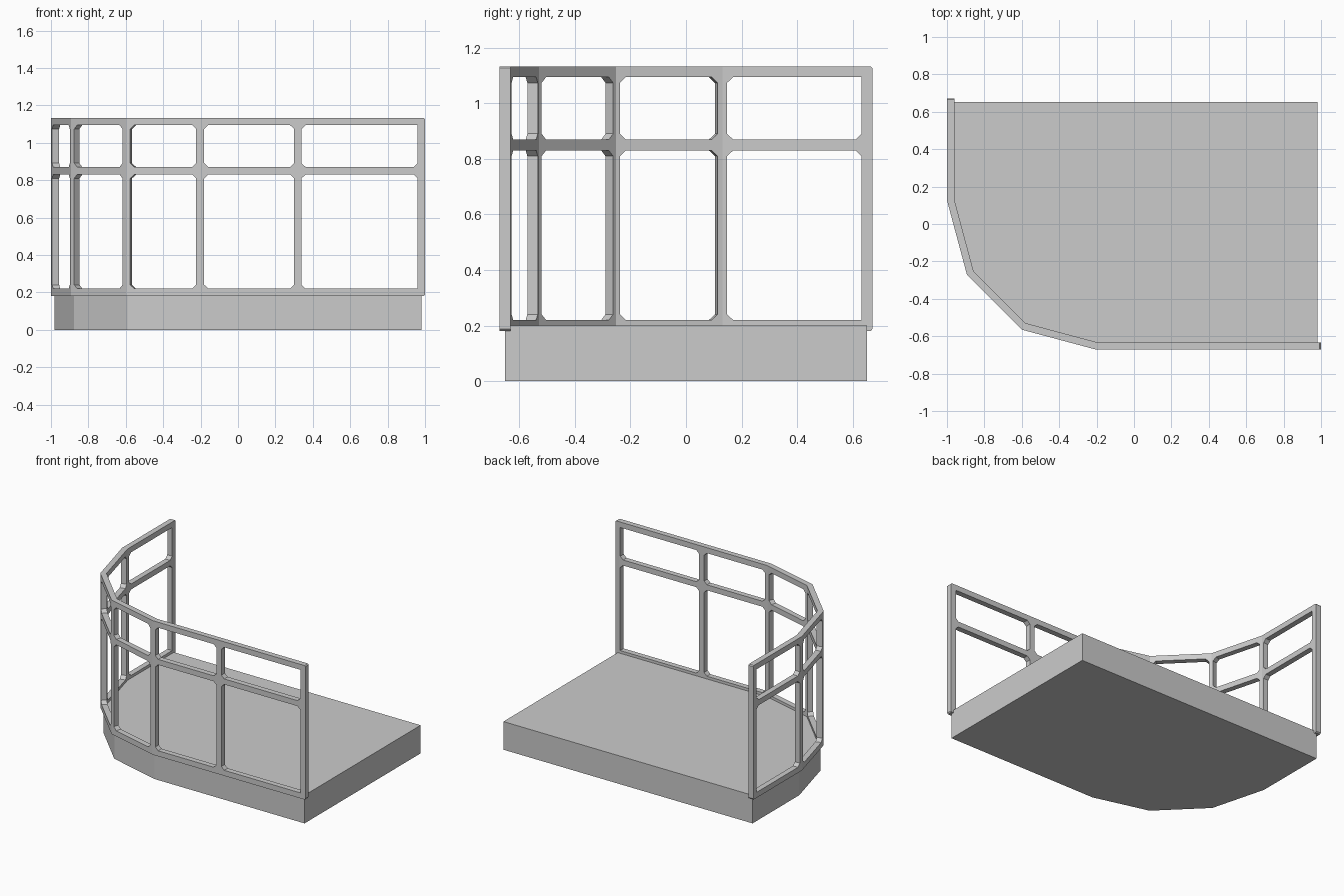
import bpy, bmesh, math
from mathutils import Vector

if "Cube" in bpy.data.objects:
    bpy.data.objects.remove(bpy.data.objects["Cube"])

R = 0.0195                      # half thickness of the railing bars
LEVELS = (0.20, 0.85, 1.114)    # rail centre heights
X, Y, ARC = 0.98, 0.652, 0.78   # platform half sizes and corner radius


def make(name, build):
    bm = bmesh.new()
    build(bm)
    bmesh.ops.recalc_face_normals(bm, faces=bm.faces)
    me = bpy.data.meshes.new(name)
    bm.to_mesh(me)
    bm.free()
    ob = bpy.data.objects.new(name, me)
    bpy.context.collection.objects.link(ob)
    return ob


def loft(bm, rings):
    # skin a list of equal-length point rings and cap both ends
    vs = [[bm.verts.new(p) for p in r] for r in rings]
    n = len(vs[0])
    for a, b in zip(vs, vs[1:]):
        for i in range(n):
            j = (i + 1) % n
            bm.faces.new((a[i], a[j], b[j], b[i]))
    bm.faces.new(vs[0])
    bm.faces.new(vs[-1])


# plan path: back of left side, faceted corner, along the front
cx, cy = -X + ARC, -Y + ARC
corner = [Vector((cx - ARC * math.cos(math.radians(a)),
                  cy - ARC * math.sin(math.radians(a)))) for a in (0, 30, 60, 90)]
path = [Vector((-X, Y))] + corner + [Vector((0.32, -Y)), Vector((X, -Y))]


def frame(i):
    # incoming and outgoing directions plus mitred normal at a path point
    out = (path[i + 1] - path[i]).normalized() if i < len(path) - 1 else None
    inc = (path[i] - path[i - 1]).normalized() if i else out
    out = out or inc
    t = (inc + out).normalized()
    n = Vector((-t.y, t.x))
    return inc, out, n / t.dot(out)


# platform
outline = path + [Vector((X, Y))]
make("platform", lambda bm: loft(bm, [[(p.x, p.y, z) for p in outline] for z in (0, 0.2)]))


# horizontal rails
def rail(z):
    def build(bm):
        rings = []
        for i, p in enumerate(path):
            inc, out, n = frame(i)
            if i == 0:
                p = p - out * 0.012
            elif i == len(path) - 1:
                p = p + inc * 0.012
            rings.append([(*(p + n * (R * a)), z + R * b)
                          for a, b in ((-1, -1), (1, -1), (1, 1), (-1, 1))])
        loft(bm, rings)
    return build


for label, z in zip(("bottom", "middle", "top"), LEVELS):
    make(label + "_rail", rail(z))


# posts, flaring along the rails at every joint
def post(i):
    first, last = i == 0, i == len(path) - 1
    inc, out, n = frame(i)
    lo, mid, hi = LEVELS
    w, f, d = R, 0.042, 0.021
    if first or last:
        prof = [(lo - R, 0.013, w), (lo - R + 0.007, w, w),
                (mid - R - d, w, w), (mid - R, w, f), (mid + R, w, f), (mid + R + d, w, w),
                (hi + R - 0.007, w, w), (hi + R, 0.013, w)]
    else:
        prof = [(lo, f, f), (lo + R, f, f), (lo + R + d, w, w),
                (mid - R - d, w, w), (mid - R, f, f), (mid + R, f, f), (mid + R + d, w, w),
                (hi - R - d, w, w), (hi - R, f, f), (hi, f, f)]

    def build(bm):
        p = path[i]
        ni, no = Vector((-inc.y, inc.x)) * R, Vector((-out.y, out.x)) * R
        rings = []
        for z, outer, inner in prof:
            a, b = (inner, outer) if last else (outer, inner)
            pts = (p - inc * a - ni, p - n * R, p + out * b - no,
                   p + out * b + no, p + n * R, p - inc * a + ni)
            rings.append([(q.x, q.y, z) for q in pts])
        loft(bm, rings)
    return build


for i in range(len(path)):
    make("post_%d" % (i + 1), post(i))
